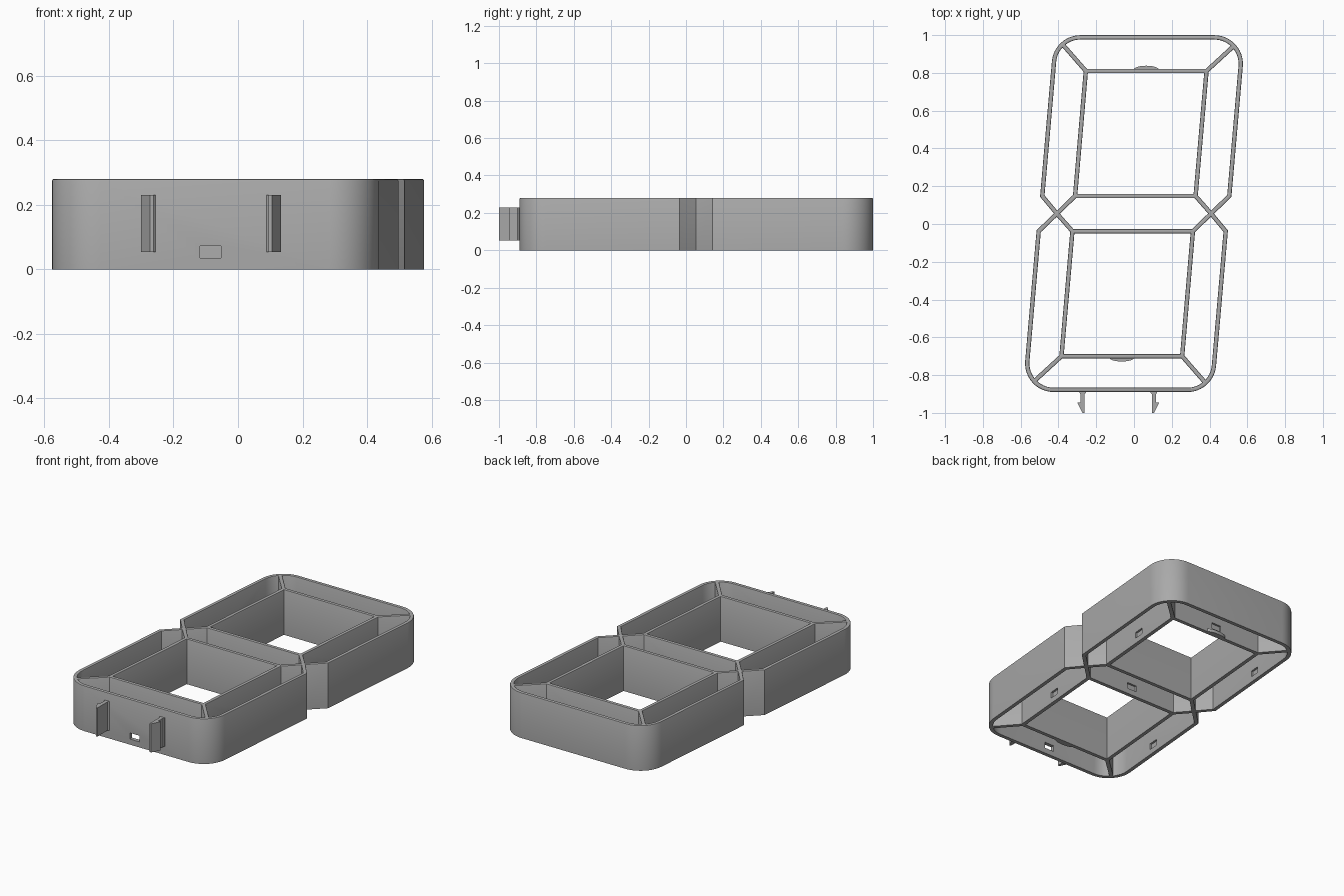
import bpy, bmesh, math
from mathutils import Vector, Matrix

if "Cube" in bpy.data.objects:
    bpy.data.objects.remove(bpy.data.objects["Cube"])

T, H, B = 0.023, 0.28, 0.006      # wall thickness, height, rim rounding
CY = 0.055                        # the frame has half-turn symmetry about (0, CY)
LEAN = math.radians(5)

grey = bpy.data.materials.new("grey plastic")
grey.diffuse_color = (0.4, 0.4, 0.4, 1)
grey.use_nodes = True
grey.node_tree.nodes["Principled BSDF"].inputs["Base Color"].default_value = grey.diffuse_color


def turn(pts):
    return [Vector((-p.x, 2 * CY - p.y)) for p in pts]


def fillet(a, c, b, r, n=12):
    """Arc points rounding corner c between a and b."""
    u, v = (a - c).normalized(), (b - c).normalized()
    half = u.angle(v) / 2
    centre = c + (u + v).normalized() * r / math.sin(half)
    p = c + u * r / math.tan(half) - centre
    q = c + v * r / math.tan(half) - centre
    a0 = math.atan2(p.y, p.x)
    da = (math.atan2(q.y, q.x) - a0 + math.pi) % (2 * math.pi) - math.pi
    return [centre + r * Vector((math.cos(a0 + da * i / n), math.sin(a0 + da * i / n)))
            for i in range(n + 1)]


def inset(pts, d):
    """Mitred inset of a polygon (negative d grows it)."""
    area = sum(p.x * q.y - q.x * p.y for p, q in zip(pts, pts[1:] + pts[:1]))
    s = 1 if area > 0 else -1
    out = []
    for i, p in enumerate(pts):
        u = (p - pts[i - 1]).normalized()
        v = (pts[(i + 1) % len(pts)] - p).normalized()
        n1, n2 = Vector((-u.y, u.x)) * s, Vector((-v.y, v.x)) * s
        out.append(p + (n1 + n2) * d / (1 + n1.dot(n2)))
    return out


def make(name, bm):
    me = bpy.data.meshes.new(name)
    bmesh.ops.recalc_face_normals(bm, faces=bm.faces)
    bm.to_mesh(me)
    bm.free()
    ob = bpy.data.objects.new(name, me)
    bpy.context.collection.objects.link(ob)
    me.materials.append(grey)
    return ob


def prism(name, pts, z0, z1):
    bm = bmesh.new()
    f = bm.faces.new([bm.verts.new((x, y, z0)) for x, y in pts])
    g = bmesh.ops.extrude_face_region(bm, geom=[f])["geom"]
    bmesh.ops.translate(bm, vec=(0, 0, z1 - z0),
                        verts=[v for v in g if isinstance(v, bmesh.types.BMVert)])
    return make(name, bm)


# Wall centrelines of the upper half
V = Vector
TL, TR = V((-0.412, 0.988)), V((0.578, 0.988))
UL, UR = V((-0.4855, 0.148)), V((0.5045, 0.148))
XL, XR = V((-0.408, CY)), V((0.408, CY))
iTL, iTR, iBL, iBR = V((-0.255, 0.81)), V((0.384, 0.81)), V((-0.312, 0.148)), V((0.326, 0.148))
arcL, arcR = fillet(UL, TL, TR, 0.14), fillet(TL, TR, UR, 0.14)
m = len(arcL) // 2

# Outline and the openings between the walls
half = [XL, UL] + arcL + arcR + [UR]
outline = inset(half + turn(half), -T / 2)
upper = [[iTL, iTR, iBR, iBL],
         arcL[m:] + arcR[:m + 1] + [iTR, iTL],
         [XL, UL] + arcL[:m + 1] + [iTL, iBL],
         [XR, iBR, iTR] + arcR[m:] + [UR]]
cells = upper + [turn(c) for c in upper] + [[XL, iBL, iBR, XR] + turn([iBL, iBR])]
loops = [outline] + [inset(c, T / 2) for c in cells]

# Frame: filled curve, rounded on the top rim and flat underneath
cu = bpy.data.curves.new("frame_profile", "CURVE")
cu.dimensions, cu.fill_mode = "2D", "BOTH"
cu.extrude, cu.bevel_depth, cu.bevel_resolution, cu.offset = H / 2 - B, B, 1, -B
for pts in loops:
    sp = cu.splines.new("POLY")
    sp.points.add(len(pts) - 1)
    for sp_pt, p in zip(sp.points, pts):
        sp_pt.co = (p.x, p.y, 0, 1)
    sp.use_cyclic_u = True
tmp = bpy.data.objects.new("frame_profile", cu)
bpy.context.collection.objects.link(tmp)
bpy.context.view_layer.update()
bm = bmesh.new()
bm.from_mesh(tmp.evaluated_get(bpy.context.evaluated_depsgraph_get()).to_mesh())
bpy.data.objects.remove(tmp)
for v in bm.verts:
    v.co.z += H / 2
    if v.co.z < H / 2:
        v.co.z = 0
bmesh.ops.remove_doubles(bm, verts=bm.verts, dist=0.0002)
frame = make("frame", bm)

# Cable window through the front wall and shallow pockets inside the channels
bm = bmesh.new()


def slot(x, y, angle, depth):
    mat = (Matrix.Translation((x, y, 0.0535)) @ Matrix.Rotation(angle, 4, "Z")
           @ Matrix.Diagonal((0.065, depth, 0.038, 1)))
    bmesh.ops.create_cube(bm, size=1, matrix=mat)


slot(-0.085, 2 * CY - 0.988, 0, 0.06)
side = math.pi / 2 - LEAN
for wall, off in (((iTL, iTR), (0, T / 2)), ((iTR, iBR), (T / 2, 0)), ((TL, UL), (T / 2, 0)),
                  (turn([iBL, iBR]), (0, T / 2)), (turn([iTL, iBL]), (T / 2, 0)),
                  (turn([TR, UR]), (T / 2, 0))):
    mid = (wall[0] + wall[1]) / 2 + V(off)
    slot(mid.x, mid.y, side if off[0] else 0, 0.024)
cutter = make("slot_cutter", bm)
cutter.hide_render = True
cutter.hide_viewport = True
mod = frame.modifiers.new("slots", "BOOLEAN")
mod.object, mod.operation, mod.solver = cutter, "DIFFERENCE", "EXACT"

# Curved tabs low on the two end walls of the inner boxes
arc = [V((0.065 + 0.068 * math.cos(math.pi * i / 12), 0.815 + 0.023 * math.sin(math.pi * i / 12)))
       for i in range(13)]
prism("back_tab", arc, 0, 0.02)
prism("front_tab", turn(arc), 0, 0.02)

# Snap clips on the front, mirrored about the window
clip = [(0.088, -0.87), (0.088, -0.893), (0.095, -0.9), (0.095, -1.0), (0.106, -1.0),
        (0.133, -0.945), (0.117, -0.945), (0.117, -0.9), (0.122, -0.893), (0.122, -0.87)]
prism("right_clip", clip, 0.053, 0.23)
prism("left_clip", [(-0.167 - x, y) for x, y in clip], 0.053, 0.23)

# Smooth the rounded corners, keep the edges crisp
bpy.ops.object.select_all(action="DESELECT")
frame.select_set(True)
bpy.context.view_layer.objects.active = frame
bpy.ops.object.shade_smooth_by_angle(angle=math.radians(30))
